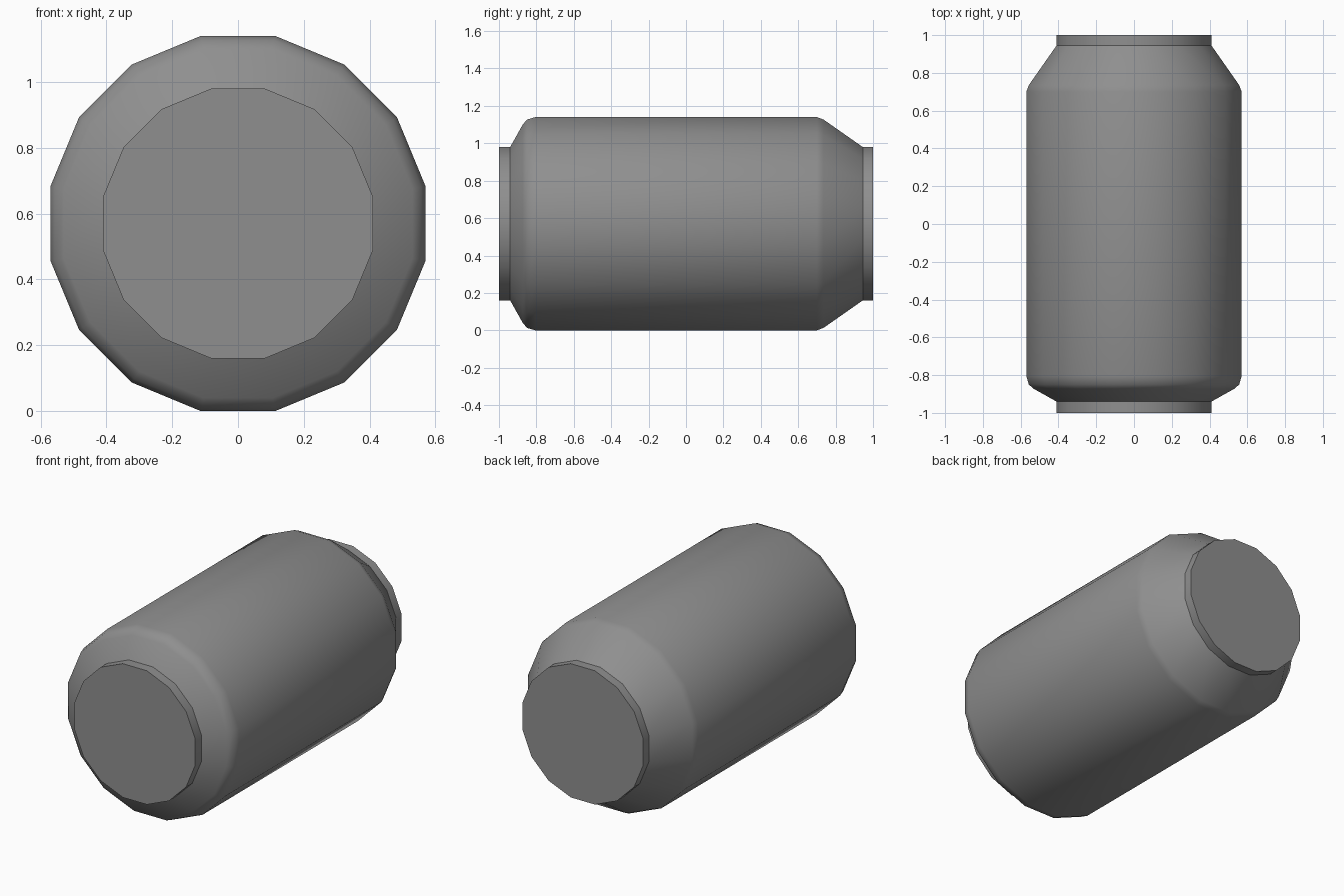
import bpy, bmesh, math

if "Cube" in bpy.data.objects:
    bpy.data.objects.remove(bpy.data.objects["Cube"])

SIDES = 16
CENTRE_Z = 0.57
FLAT = math.cos(math.pi / SIDES)  # flat-side distance to corner radius

# Can profile: (y, flat-side radius, crisp edge)
PROFILE = [
    (-1.00, 0.41, True), (-0.94, 0.41, True),      # base rim
    (-0.873, 0.53, False), (-0.85, 0.557, False),  # rounded base shoulder
    (-0.805, 0.57, False), (0.70, 0.57, False),    # straight wall
    (0.735, 0.557, False), (0.945, 0.41, True),    # tapered neck
    (1.00, 0.41, True),                            # top rim
]

bm = bmesh.new()


def ring(y, flat_radius):
    r = flat_radius / FLAT
    angles = [(i + 0.5) * math.tau / SIDES for i in range(SIDES)]
    return [bm.verts.new((r * math.cos(a), y, r * math.sin(a) + CENTRE_Z)) for a in angles]


rings = [ring(y, r) for y, r, _ in PROFILE]

# Side walls
for a, b in zip(rings, rings[1:]):
    for i in range(SIDES):
        j = (i + 1) % SIDES
        bm.faces.new((a[i], a[j], b[j], b[i])).smooth = True

# Flat ends
bm.faces.new(rings[0])
bm.faces.new(rings[-1])
bmesh.ops.recalc_face_normals(bm, faces=bm.faces)

# Crisp rim edges
for verts, (_, _, crisp) in zip(rings, PROFILE):
    if crisp:
        for i in range(SIDES):
            bm.edges.get((verts[i], verts[(i + 1) % SIDES])).smooth = False

mesh = bpy.data.meshes.new("can_body")
bm.to_mesh(mesh)
bm.free()

# Dark grey metal
metal = bpy.data.materials.new("dark_grey_metal")
metal.diffuse_color = (0.275, 0.275, 0.275, 1)
metal.use_nodes = True
metal.node_tree.nodes["Principled BSDF"].inputs["Base Color"].default_value = metal.diffuse_color
mesh.materials.append(metal)

bpy.context.collection.objects.link(bpy.data.objects.new("can_body", mesh))
